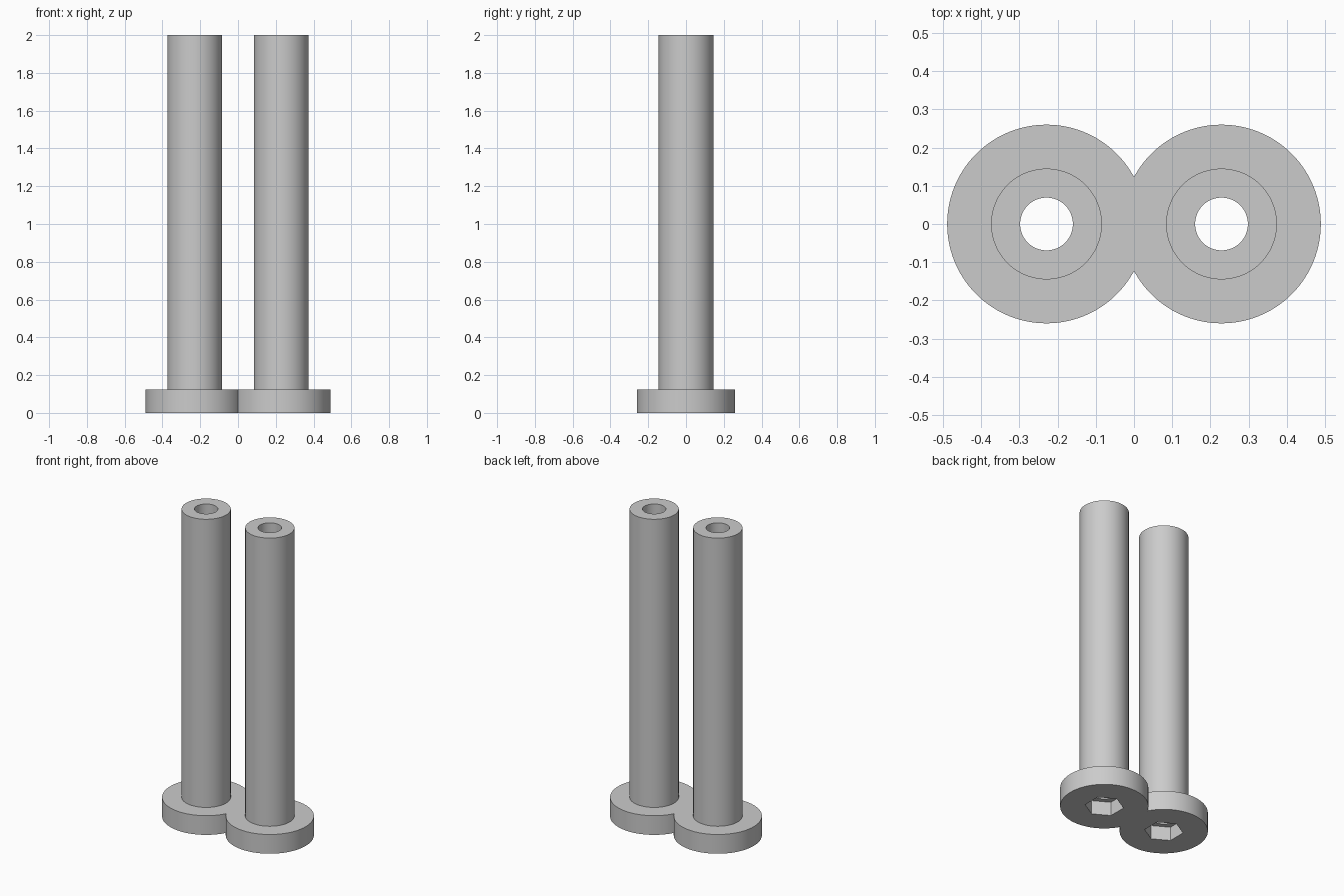
import bpy, bmesh, math

cube = bpy.data.objects.get("Cube")
if cube:
    bpy.data.objects.remove(cube)

SEGMENTS = 96
CENTRE_X = 0.229
HEAD_R, SHAFT_R, BORE_R, HEX_R = 0.26, 0.145, 0.069, 0.115
HEAD_TOP, SOCKET_TOP, LENGTH = 0.125, 0.09, 2.0

steel = bpy.data.materials.new("grey steel")
steel.use_nodes = True
colour = (0.6, 0.6, 0.6, 1)
steel.diffuse_color = colour
steel.node_tree.nodes["Principled BSDF"].inputs["Base Color"].default_value = colour


def ring(bm, radius, z, hexagonal=False):
    """One loop of vertices, round or six-sided with corners on the y axis."""
    verts = []
    for i in range(SEGMENTS):
        a = math.tau * i / SEGMENTS
        r = radius
        if hexagonal:
            off = (a + math.pi / 6) % (math.pi / 3) - math.pi / 6
            r = radius * math.cos(math.pi / 6) / math.cos(off)
        verts.append(bm.verts.new((CENTRE_X + r * math.cos(a), r * math.sin(a), z)))
    return verts


# One flanged tube: head, shaft, bore and hexagonal socket as a closed profile
bm = bmesh.new()
rings = [
    ring(bm, HEX_R, 0, True),
    ring(bm, HEAD_R, 0),
    ring(bm, HEAD_R, HEAD_TOP),
    ring(bm, SHAFT_R, HEAD_TOP),
    ring(bm, SHAFT_R, LENGTH),
    ring(bm, BORE_R, LENGTH),
    ring(bm, BORE_R, SOCKET_TOP),
    ring(bm, HEX_R, SOCKET_TOP, True),
]
for k, low in enumerate(rings):
    high = rings[(k + 1) % len(rings)]
    for i in range(SEGMENTS):
        j = (i + 1) % SEGMENTS
        bm.faces.new((low[i], low[j], high[j], high[i]))
bmesh.ops.recalc_face_normals(bm, faces=bm.faces)

# Trim the head at the middle so the two heads join cleanly
bmesh.ops.bisect_plane(bm, geom=bm.verts[:] + bm.edges[:] + bm.faces[:],
                       plane_co=(0, 0, 0), plane_no=(1, 0, 0), clear_inner=True)
mesh = bpy.data.meshes.new("flanged_tube_pair")
bm.to_mesh(mesh)
bm.free()
mesh.materials.append(steel)
pair = bpy.data.objects.new("flanged_tube_pair", mesh)
bpy.context.collection.objects.link(pair)

# Mirror to make the second tube
bpy.ops.object.select_all(action="DESELECT")
pair.select_set(True)
bpy.context.view_layer.objects.active = pair
mirror = pair.modifiers.new("mirror", "MIRROR")
mirror.use_clip = True
bpy.ops.object.modifier_apply(modifier=mirror.name)
bpy.ops.object.shade_smooth_by_angle(angle=math.radians(30))
